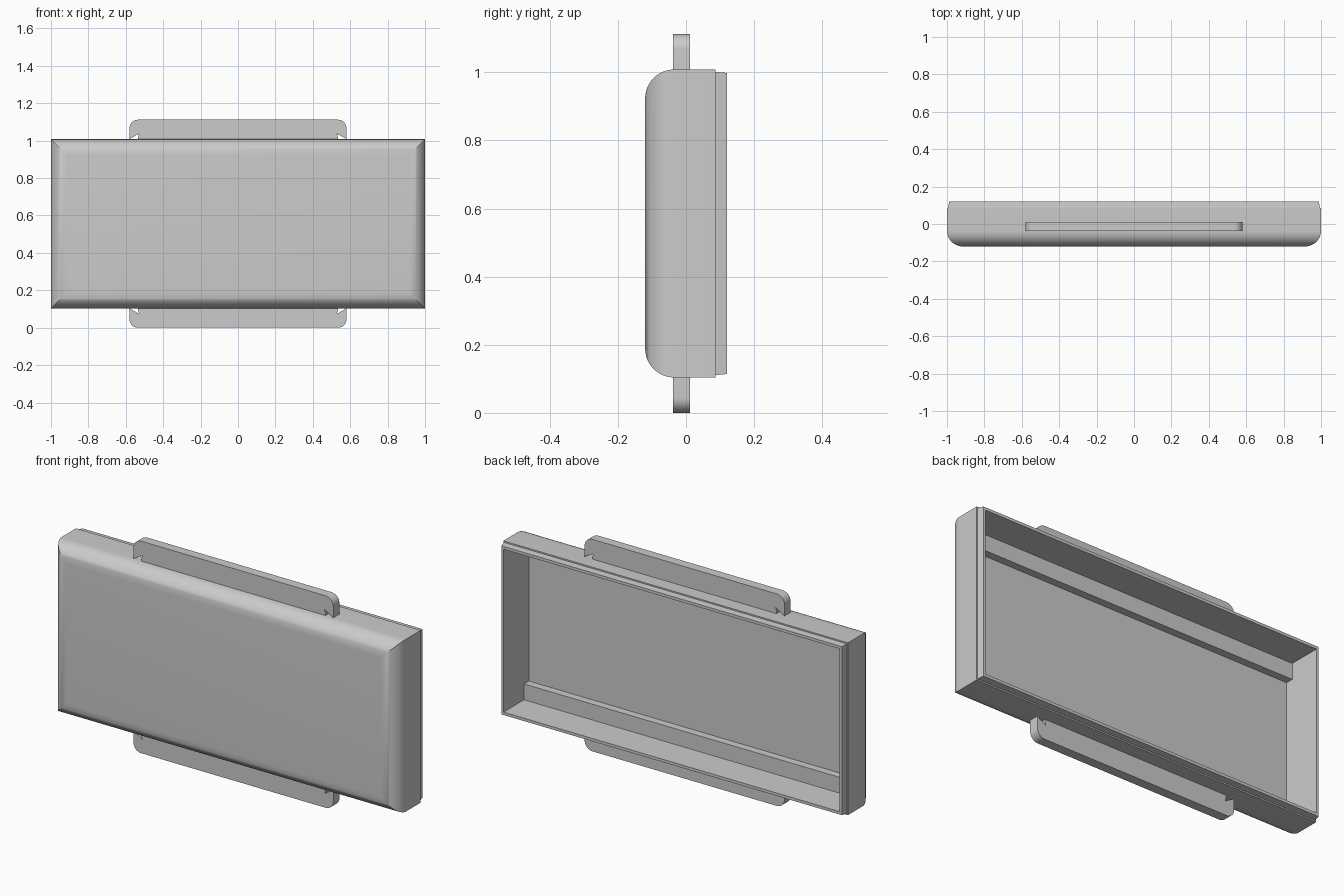
import bpy, bmesh, math

if "Cube" in bpy.data.objects:
    bpy.data.objects.remove(bpy.data.objects["Cube"])

MID_Z = 0.556          # height of the model's centre
HALF_X, HALF_Z = 1.0, 0.452
FRONT, BACK = -0.12, 0.12

grey = bpy.data.materials.new("light_grey")
grey.diffuse_color = (0.6, 0.6, 0.6, 1)
grey.use_nodes = True
grey.node_tree.nodes["Principled BSDF"].inputs["Base Color"].default_value = grey.diffuse_color


def finish(bm, name, smooth=False):
    bmesh.ops.recalc_face_normals(bm, faces=bm.faces)
    mesh = bpy.data.meshes.new(name)
    bm.to_mesh(mesh)
    bm.free()
    mesh.materials.append(grey)
    obj = bpy.data.objects.new(name, mesh)
    bpy.context.collection.objects.link(obj)
    if smooth:
        bpy.ops.object.select_all(action='DESELECT')
        obj.select_set(True)
        bpy.context.view_layer.objects.active = obj
        bpy.ops.object.shade_smooth_by_angle(angle=math.radians(30))
    return obj


# Hollow tray: rectangular rings (y, half width, half height), front to cavity floor
R, SEG = 0.085, 12
rings = []
for i in range(SEG + 1):
    a = math.pi / 2 * i / SEG
    inset = R * (1 - math.sin(a))
    rings.append((FRONT + R * (1 - math.cos(a)), HALF_X - inset, HALF_Z - inset))
rings += [
    (0.086, HALF_X, HALF_Z),       # end of the outer wall
    (0.086, 0.994, 0.445),         # shoulder
    (BACK, 0.988, 0.442),          # tapered lip
    (BACK, 0.975, 0.427),          # rim
    (-0.09, 0.975, 0.427),         # cavity
]
bm = bmesh.new()
loops = [[bm.verts.new((sx * hx, y, MID_Z + sz * hz))
          for sx, sz in ((-1, -1), (1, -1), (1, 1), (-1, 1))]
         for y, hx, hz in rings]
for a, b in zip(loops, loops[1:]):
    for k in range(4):
        n = (k + 1) % 4
        bm.faces.new((a[k], a[n], b[n], b[k]))
bm.faces.new(loops[0])
bm.faces.new(loops[-1])
finish(bm, "tray_shell", smooth=True)


# Rails inside the cavity, along its top and bottom
def rail(name, side):
    bm = bmesh.new()
    bmesh.ops.create_cube(bm, size=1)
    for v in bm.verts:
        v.co = (v.co.x * 1.95, -0.07 + v.co.y * 0.04,
                MID_Z + side * (0.3855 + v.co.z * 0.083))
    finish(bm, name)


# Bracket handles: rounded outline extruded in depth
def arc(cx, cz, r, start, end, n=8):
    return [(cx + r * math.cos(math.radians(start + (end - start) * i / n)),
             cz + r * math.sin(math.radians(start + (end - start) * i / n)))
            for i in range(n + 1)]


def handle(name, side):
    w, foot, top, bar = 0.58, HALF_Z, 0.556, 0.046
    ro, ri = 0.045, 0.052
    right = [(w, foot)] + arc(w - ro, top - ro, ro, 0, 90)
    inner = arc(w - bar - ri, top - bar - ri, ri, 90, 0) + [(w - bar, foot)]
    outer = right + [(-x, z) for x, z in reversed(right)]
    under = inner + [(-x, z) for x, z in reversed(inner)]
    outline = outer + under[::-1]
    bm = bmesh.new()
    face = bm.faces.new([bm.verts.new((x, -0.038, MID_Z + side * z))
                         for x, z in outline])
    ext = bmesh.ops.extrude_face_region(bm, geom=[face], use_keep_orig=True)
    for v in ext["geom"]:
        if isinstance(v, bmesh.types.BMVert):
            v.co.y = 0.012
    finish(bm, name, smooth=True)


for label, side in (("top", 1), ("bottom", -1)):
    rail(label + "_inner_rail", side)
    handle(label + "_handle", side)
